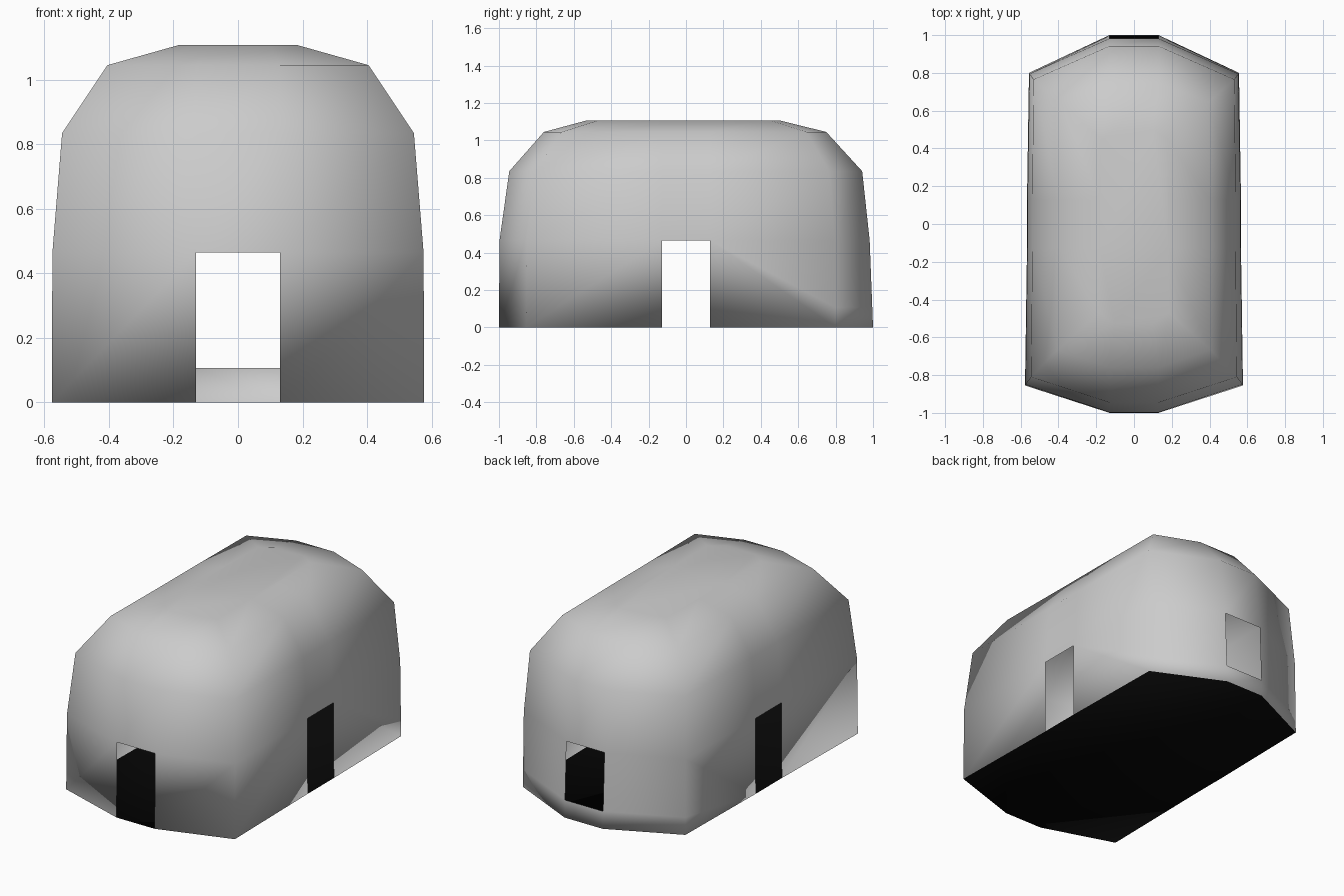
import bpy
import bmesh

cube = bpy.data.objects.get("Cube")
if cube:
    bpy.data.objects.remove(cube)


def material(name, value):
    mat = bpy.data.materials.new(name)
    mat.use_nodes = True
    colour = (value, value, value, 1)
    mat.diffuse_color = colour
    mat.node_tree.nodes["Principled BSDF"].inputs["Base Color"].default_value = colour
    return mat


DOOR = 0.127  # half width of every opening
SILL = 0.107  # height of the rear window sill

# Levels: height, front corner x and y, front end, back corner x and y, back end, end half width
LEVELS = [
    (0.0, 0.577, -0.855, -1.0, 0.556, 0.80, 1.0, 0.13),
    (0.465, 0.575, -0.85, -0.997, 0.553, 0.795, 0.982, 0.13),
    (0.835, 0.545, -0.81, -0.945, 0.532, 0.765, 0.942, 0.13),
    (1.045, 0.405, -0.665, -0.76, 0.395, 0.645, 0.75, 0.13),
    (1.107, 0.185, -0.47, -0.53, 0.175, 0.45, 0.50, 0.10),
]


def outline(z, fx, fy, front, bx, by, back, end):
    """Twelve-point plan outline, running from the front end round to the left side."""
    mid = (fx + bx) / 2
    half = [(end, front), (fx, fy), (mid, -DOOR), (mid, DOOR), (bx, by), (end, back)]
    return [(x, y, z) for x, y in half] + [(-x, y, z) for x, y in reversed(half)]


bm = bmesh.new()
rings = [[bm.verts.new(p) for p in outline(*level)] for level in LEVELS]
base, lintel = rings[0], rings[1]
count = len(base)

# Low ledge points round the back end, level with the window sill
ledge = {}
for i in (4, 5, 6, 7):
    ledge[i] = bm.verts.new(base[i].co.lerp(lintel[i].co, SILL / LEVELS[1][0]))

# Lower walls, leaving three doorways and the rear window open
doorways, window = (2, 8, 11), 5
for i in range(count):
    j = (i + 1) % count
    if i in doorways:
        continue
    if i in ledge and j in ledge:
        bm.faces.new((base[i], base[j], ledge[j], ledge[i]))
        if i != window:
            bm.faces.new((ledge[i], ledge[j], lintel[j], lintel[i]))
    else:
        loop = [base[i], base[j], ledge.get(j), lintel[j], lintel[i], ledge.get(i)]
        bm.faces.new([v for v in loop if v])

# Upper walls and roof
for low, high in zip(rings[1:], rings[2:]):
    for i in range(count):
        j = (i + 1) % count
        bm.faces.new((low[i], low[j], high[j], high[i]))
bm.faces.new(rings[-1])

# Floor, in its own colour
floor = bm.faces.new(base[::-1])
floor.material_index = 1

for face in bm.faces:
    face.smooth = True

mesh = bpy.data.meshes.new("hut_shell")
bm.to_mesh(mesh)
bm.free()
mesh.materials.append(material("plaster_grey", 0.6))
mesh.materials.append(material("floor_black", 0.002))
hut = bpy.data.objects.new("hut_shell", mesh)
bpy.context.collection.objects.link(hut)
